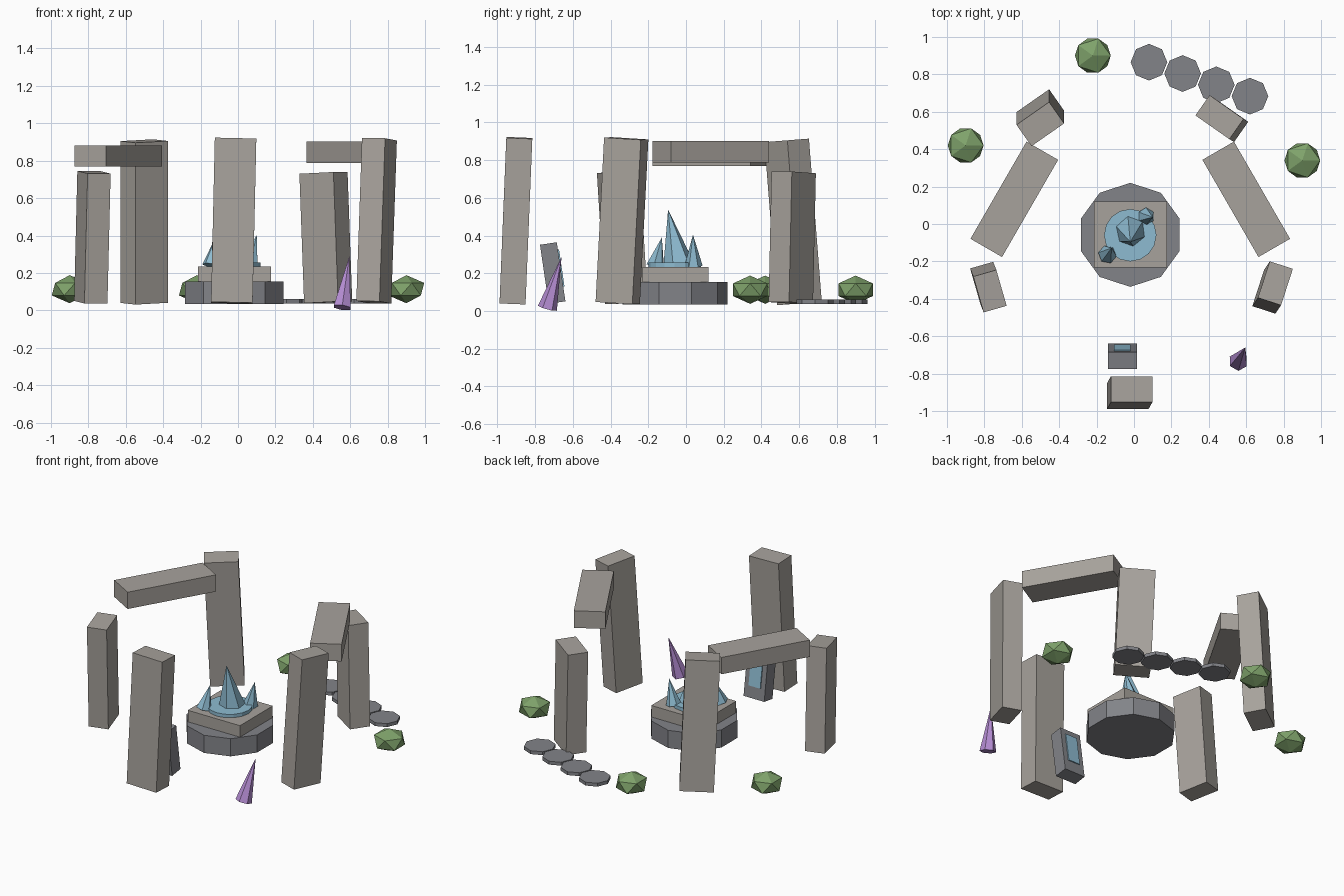
import bpy, math
from mathutils import Vector, Matrix

if "Cube" in bpy.data.objects:
    bpy.data.objects.remove(bpy.data.objects["Cube"])


def mat(name, r, g, b):
    m = bpy.data.materials.new(name)
    m.diffuse_color = (r, g, b, 1)
    m.use_nodes = True
    m.node_tree.nodes["Principled BSDF"].inputs["Base Color"].default_value = m.diffuse_color
    return m


STONE = mat("warm grey stone", 0.39, 0.365, 0.335)
SLATE = mat("dark slate", 0.225, 0.23, 0.25)
BLUE = mat("blue crystal", 0.27, 0.50, 0.64)
PURPLE = mat("purple crystal", 0.47, 0.27, 0.66)
GREEN = mat("leaf green", 0.21, 0.36, 0.145)


def finish(name, material):
    ob = bpy.context.object
    ob.name = name
    ob.data.materials.append(material)
    return ob


def lean(bottom, top, yaw):
    """Matrix at the middle of bottom-top, z along that line, turned by yaw."""
    b, t = Vector(bottom), Vector(top)
    rot = Vector((0, 0, 1)).rotation_difference(t - b).to_matrix().to_4x4()
    return Matrix.Translation((b + t) / 2) @ rot @ Matrix.Rotation(math.radians(yaw), 4, 'Z')


def box(name, bottom, top, width, depth, yaw, material):
    bpy.ops.mesh.primitive_cube_add(size=1)
    ob = finish(name, material)
    length = (Vector(top) - Vector(bottom)).length
    ob.matrix_world = lean(bottom, top, yaw) @ Matrix.Diagonal((width, depth, length, 1))
    return ob


def disc(name, x, y, z0, z1, radius, sides, material, yaw=0):
    bpy.ops.mesh.primitive_cylinder_add(vertices=sides, radius=radius, depth=z1 - z0,
                                        location=(x, y, (z0 + z1) / 2),
                                        rotation=(0, 0, math.radians(yaw)))
    return finish(name, material)


def crystal(name, base, tip, radius, material, yaw=0, sides=6):
    length = (Vector(tip) - Vector(base)).length
    bpy.ops.mesh.primitive_cone_add(vertices=sides, radius1=radius, radius2=0, depth=length)
    ob = finish(name, material)
    ob.matrix_world = lean(base, tip, yaw)
    return ob


# Standing stones: bottom centre, top centre, width, depth, yaw
stones = [
    ((-0.033, -0.92, 0.04), (-0.013, -0.884, 0.918), 0.222, 0.138, 0),
    ((0.726, -0.362, 0.043), (0.756, -0.317, 0.915), 0.13, 0.205, -18),
    ((-0.787, -0.316, 0.043), (-0.770, -0.359, 0.738), 0.128, 0.20, 16),
    ((-0.501, 0.602, 0.04), (-0.501, 0.534, 0.905), 0.213, 0.14, 35),
    ((0.482, 0.556, 0.043), (0.457, 0.571, 0.735), 0.222, 0.132, -35),
]
for i, (b, t, w, d, yaw) in enumerate(stones):
    box(f"standing_stone_{i + 1}", b, t, w, d, yaw, STONE)

# Lintels resting across pairs of stones
box("left_lintel", (-0.64, 0.132, 0.768), (-0.64, 0.132, 0.882), 0.60, 0.195, 60, STONE)
box("right_lintel", (0.60, 0.132, 0.787), (0.60, 0.132, 0.903), 0.60, 0.195, -60, STONE)

# Central altar: ten-sided base, block, crystal plate and crystals
disc("altar_base", -0.02, -0.058, 0.035, 0.155, 0.278, 10, SLATE)
box("altar_block", (-0.019, -0.056, 0.15), (-0.019, -0.056, 0.233), 0.392, 0.352, 0, STONE)
disc("crystal_plate", -0.02, -0.06, 0.23, 0.256, 0.14, 16, BLUE)
crystal("main_crystal", (-0.018, -0.04, 0.245), (-0.02, -0.095, 0.538), 0.083, BLUE, 10)
crystal("back_crystal", (0.064, 0.04, 0.24), (0.10, 0.037, 0.405), 0.048, BLUE, 0)
crystal("front_crystal", (-0.142, -0.163, 0.24), (-0.12, -0.128, 0.39), 0.05, BLUE, 20)

# Leaning tablet with a thin blue panel on its back face
tablet = box("tablet", (-0.062, -0.684, 0.045), (-0.062, -0.73, 0.358), 0.155, 0.09, 0, SLATE)
panel_frame = lean((-0.062, -0.684, 0.045), (-0.062, -0.73, 0.358), 0)
bpy.ops.mesh.primitive_cube_add(size=1)
panel = finish("tablet_panel", BLUE)
panel.matrix_world = (panel_frame @ Matrix.Translation((0, 0.047, 0.02))
                      @ Matrix.Diagonal((0.088, 0.009, 0.2, 1)))

# Lone purple crystal
crystal("purple_shard", (0.557, -0.735, 0.015), (0.595, -0.66, 0.288), 0.052, PURPLE, 0)

# Bushes
for i, (x, y) in enumerate([(-0.22, 0.90), (-0.90, 0.42), (0.90, 0.34)]):
    bpy.ops.mesh.primitive_ico_sphere_add(subdivisions=1, radius=0.107, location=(x, y, 0.113),
                                          scale=(1, 1, 0.7))
    finish(f"bush_{i + 1}", GREEN)

# Stepping stones
for i in range(4):
    disc(f"stepping_stone_{i + 1}", 0.08 + 0.18 * i, 0.865 - 0.0605 * i, 0.037, 0.06, 0.098, 8, SLATE)
